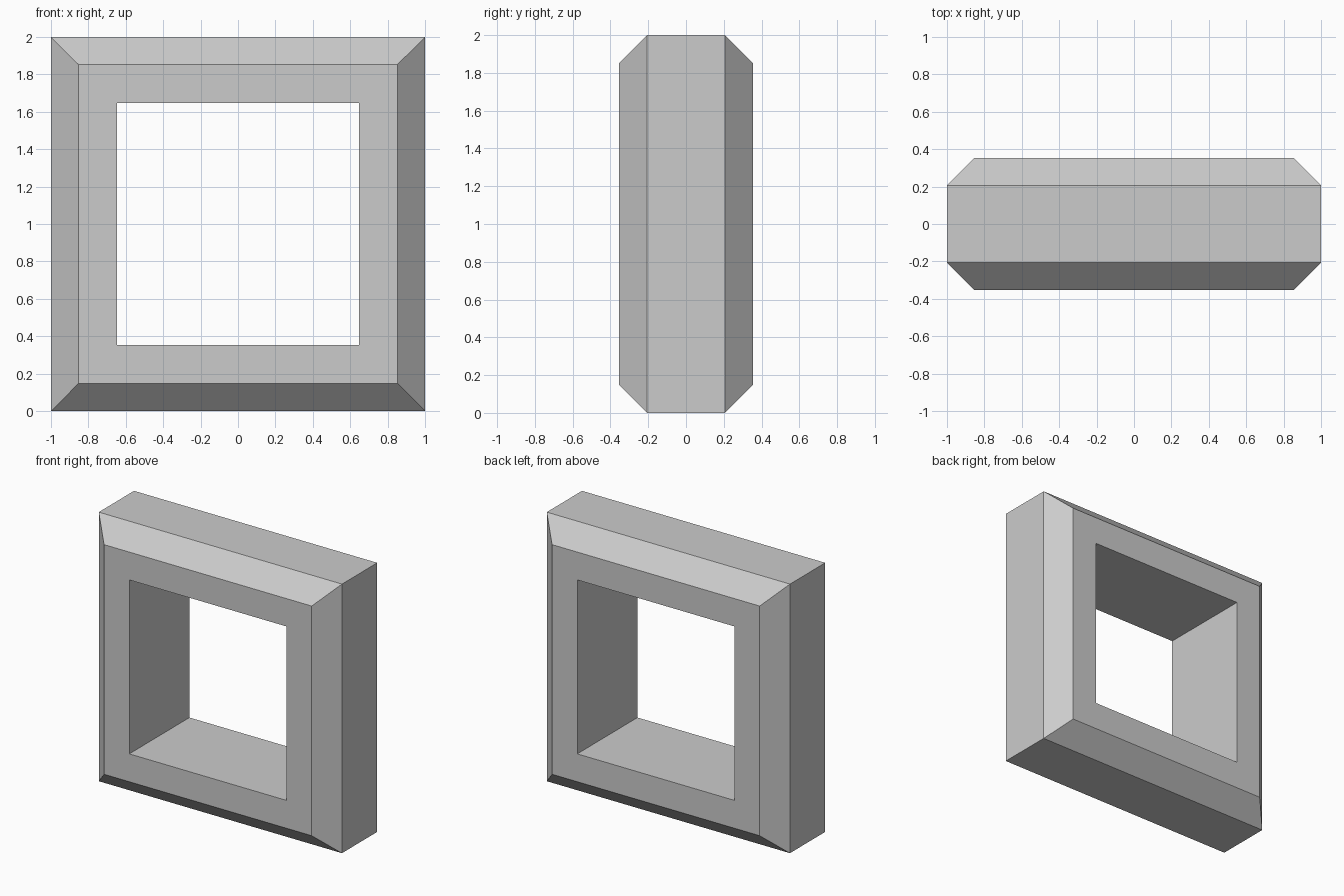
import bpy, bmesh

if "Cube" in bpy.data.objects:
    bpy.data.objects.remove(bpy.data.objects["Cube"])

# Cross-section of the frame: (distance from centre, y)
profile = [(0.6465, -0.3535), (0.8535, -0.3535), (1.0, -0.207),
           (1.0, 0.207), (0.8535, 0.3535), (0.6465, 0.3535)]
corners = [(-1, -1), (1, -1), (1, 1), (-1, 1)]

# Square frame: one mitred square ring per profile point, bridged in a loop
bm = bmesh.new()
rings = [[bm.verts.new((sx * r, y, 1 + sz * r)) for sx, sz in corners]
         for r, y in profile]
for i, a in enumerate(rings):
    b = rings[(i + 1) % len(rings)]
    for j in range(4):
        k = (j + 1) % 4
        bm.faces.new((a[j], a[k], b[k], b[j]))
bmesh.ops.recalc_face_normals(bm, faces=bm.faces)

mesh = bpy.data.meshes.new("square_frame")
bm.to_mesh(mesh)
bm.free()
bpy.context.collection.objects.link(bpy.data.objects.new("square_frame", mesh))
